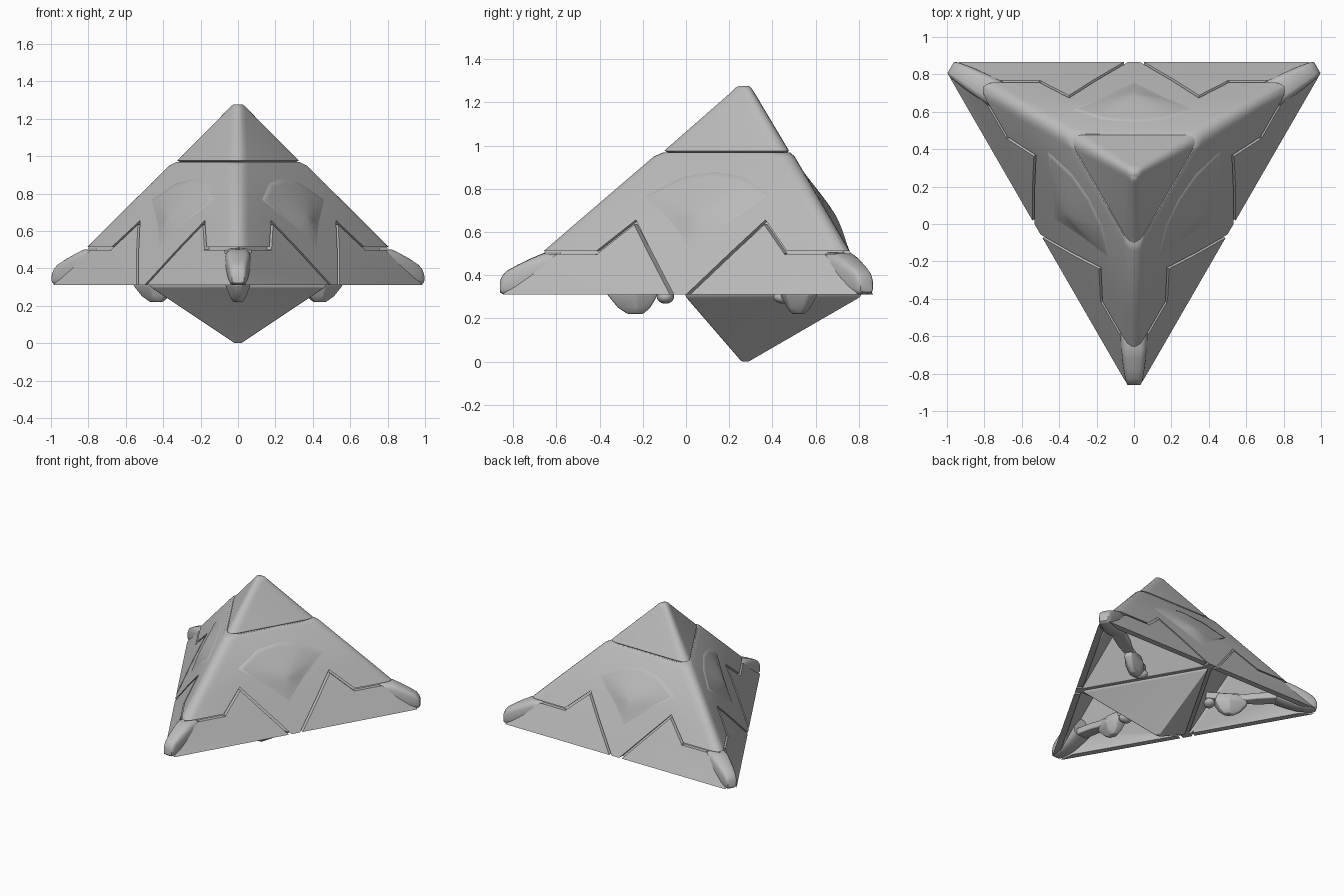
import bpy, bmesh, math
from mathutils import Vector

if "Cube" in bpy.data.objects:
    bpy.data.objects.remove(bpy.data.objects["Cube"])

CY = 0.27                       # y of the threefold axis
CORNERS = [-90, 30, 150]
FACES = [90, 210, 330]
PROFILE = [(0.31, 0.596), (0.5, 0.495), (0.645, 0.411), (0.95, 0.233), (0.968, 0.212)]

grey = bpy.data.materials.new("light grey")
grey.diffuse_color = (0.5, 0.5, 0.5, 1)
grey.use_nodes = True
grey.node_tree.nodes["Principled BSDF"].inputs["Base Color"].default_value = grey.diffuse_color


def at(angle, r, t, z):
    """Point at distance r along a direction, t sideways."""
    a = math.radians(angle)
    return Vector((r * math.cos(a) - t * math.sin(a),
                   CY + r * math.sin(a) + t * math.cos(a), z))


def dist(z):
    """Distance of the sloping face from the axis."""
    z = min(max(z, PROFILE[0][0]), PROFILE[-1][0])
    for (z0, d0), (z1, d1) in zip(PROFILE, PROFILE[1:]):
        if z <= z1:
            return d0 + (d1 - d0) * (z - z0) / (z1 - z0)
    return PROFILE[-1][1]


def loft(bm, rings):
    loops = [[bm.verts.new(p) for p in ring] for ring in rings]
    for a, b in zip(loops, loops[1:]):
        n = len(a)
        for i in range(n):
            bm.faces.new((a[i], a[(i + 1) % n], b[(i + 1) % n], b[i]))
    bm.faces.new(loops[0][::-1])
    bm.faces.new(loops[-1])


def finish(bm, name, angle=35, bevel=0):
    bmesh.ops.recalc_face_normals(bm, faces=bm.faces)
    me = bpy.data.meshes.new(name)
    bm.to_mesh(me)
    bm.free()
    ob = bpy.data.objects.new(name, me)
    bpy.context.collection.objects.link(ob)
    me.materials.append(grey)
    if bevel:
        mod = ob.modifiers.new("bevel", 'BEVEL')
        mod.width, mod.segments = bevel, 3
    smooth(ob, angle)
    return ob


def smooth(ob, angle):
    bpy.ops.object.select_all(action='DESELECT')
    ob.select_set(True)
    bpy.context.view_layer.objects.active = ob
    bpy.ops.object.shade_smooth_by_angle(angle=math.radians(angle))


def rounded_triangle(z, d, w, steps=6):
    """Triangle of inradius d with corners rounded over length w."""
    ring = []
    for c in CORNERS:
        for i in range(steps + 1):
            s = i / steps
            r = 2 * d - 0.866 * w * ((1 - s) ** 2 + s ** 2)
            t = 0.5 * w * (s ** 2 - (1 - s) ** 2)
            ring.append(at(c, r, t, z))
    return ring


# main pyramid shell
bm = bmesh.new()
loft(bm, [rounded_triangle(z, d, 0.11) for z, d in PROFILE])
body = finish(bm, "body_shell")

# cutter: panel seams, hollow corners and toe slots
bm = bmesh.new()
SEAM = [(0.025, 0.29), (0.347, 0.645), (0.505, 0.505), (0.9, 0.505)]
for f in FACES:
    for side in (-1, 1):
        for a, b in zip(SEAM, SEAM[1:]):
            a, b = Vector(a), Vector(b)
            along = (b - a).normalized() * 0.008
            across = Vector((-along.y, along.x))
            quad = [a - along - across, b + along - across,
                    b + along + across, a - along + across]
            loft(bm, [[at(f, dist(p.y) + off, side * p.x, p.y) for p in quad]
                      for off in (-0.028, 0.06)])
for c in CORNERS:
    loft(bm, [[at(c, 0.30, -0.465, z), at(c, 1.10, 0, z), at(c, 0.30, 0.465, z)]
              for z in (0.25, 0.312)] +
             [[at(c, 0.59, -0.01, 0.71), at(c, 0.62, 0, 0.71), at(c, 0.59, 0.01, 0.71)]])
    slot = [(0.85, -0.074), (1.25, -0.022), (1.25, 0.022), (0.85, 0.074)]
    loft(bm, [[at(c, r, t, z) for r, t in slot] for z in (0.2, 0.505)])
cutter = finish(bm, "seam_cutter")
cutter.hide_render = True
cut = body.modifiers.new("cut", 'BOOLEAN')
cut.object, cut.operation, cut.solver, cut.use_self = cutter, 'DIFFERENCE', 'EXACT', True
bpy.context.view_layer.objects.active = body
bpy.ops.object.modifier_apply(modifier="cut")
bpy.data.objects.remove(cutter)
smooth(body, 35)

# peak cap
bm = bmesh.new()
loft(bm, [rounded_triangle(z, d, w) for z, d, w in
          [(0.966, 0.196, 0.1), (0.976, 0.207, 0.1), (1.25, 0.044, 0.07),
           (1.268, 0.032, 0.055), (1.276, 0.02, 0.035)]])
finish(bm, "peak_cap")

# inverted pyramid under the body
bm = bmesh.new()
loft(bm, [[at(f, r, 0, z) for f in FACES]
          for r, z in [(0.025, 0.0), (0.54, 0.298), (0.55, 0.325)]])
finish(bm, "keel_pyramid", bevel=0.006)

for i, f in enumerate(FACES):
    # soft winged crest in the middle of each sloping face
    bm = bmesh.new()
    rim = [(-0.34, 0.77), (-0.17, 0.86), (0, 0.885), (0.17, 0.86), (0.34, 0.77),
           (0.15, 0.64), (0, 0.51), (-0.15, 0.64)]
    rings = []
    for scale, lift in [(1, -0.012), (1, -0.001), (0.85, 0.004), (0.65, 0.012),
                        (0.4, 0.022), (0.2, 0.028), (0.05, 0.03)]:
        ring = []
        for u, z in rim:
            zz = 0.68 + (z - 0.68) * scale
            ring.append(at(f, dist(zz) + lift, u * scale, zz))
        rings.append(ring)
    loft(bm, rings)
    finish(bm, f"face_crest_{i + 1}", 60)

for i, c in enumerate(CORNERS):
    # rounded toe at each corner, flush with the panels
    bm = bmesh.new()
    rings = []
    for r, w, lo, hi in [(0.84, 0.074, 0.36, 0.499), (0.93, 0.07, 0.33, 0.502),
                         (0.99, 0.064, 0.315, 0.477), (1.05, 0.056, 0.31, 0.448),
                         (1.10, 0.047, 0.31, 0.42), (1.12, 0.041, 0.312, 0.398),
                         (1.132, 0.033, 0.322, 0.372)]:
        zc, h = (lo + hi) / 2, (hi - lo) / 2
        ring = []
        for k in range(20):
            a = math.tau * k / 20
            ca, sa = math.cos(a), math.sin(a)
            ring.append(at(c, r, w * math.copysign(abs(ca) ** 0.5, ca),
                           zc + h * math.copysign(abs(sa) ** 0.6, sa)))
        rings.append(ring)
    loft(bm, rings)
    finish(bm, f"toe_{i + 1}", 50)

    # tapered foot pad inside the hollow corner
    bm = bmesh.new()
    loft(bm, [[at(c, r, t, z) for r, t in
               [(r0, -w * 0.6), (rm, -w), (r1, -w * 0.4), (r1, w * 0.4), (rm, w), (r0, w * 0.6)]]
              for z, r0, rm, r1, w in [(0.22, 0.47, 0.5, 0.54, 0.025), (0.25, 0.435, 0.5, 0.585, 0.045),
                                       (0.31, 0.40, 0.5, 0.635, 0.068), (0.37, 0.42, 0.5, 0.62, 0.05)]])
    finish(bm, f"foot_pad_{i + 1}", 60, 0.008)

    # small pivot ball beside the core
    bm = bmesh.new()
    bmesh.ops.create_uvsphere(bm, u_segments=20, v_segments=12, radius=1)
    for v in bm.verts:
        x, y, h = v.co
        v.co = at(c, 0.365 + x * 0.04, y * 0.05, 0.30 + h * 0.032)
    finish(bm, f"pivot_{i + 1}", 60)

    # strut from the core to the toe
    bm = bmesh.new()
    loft(bm, [[at(c, r, t, z + h) for t, h in
               [(-w, -0.025), (w, -0.025), (w, 0.025), (-w, 0.025)]]
              for r, z, w in [(0.34, 0.35, 0.03), (0.62, 0.36, 0.03),
                              (0.7, 0.37, 0.045), (0.92, 0.40, 0.05)]])
    finish(bm, f"strut_{i + 1}", bevel=0.008)
